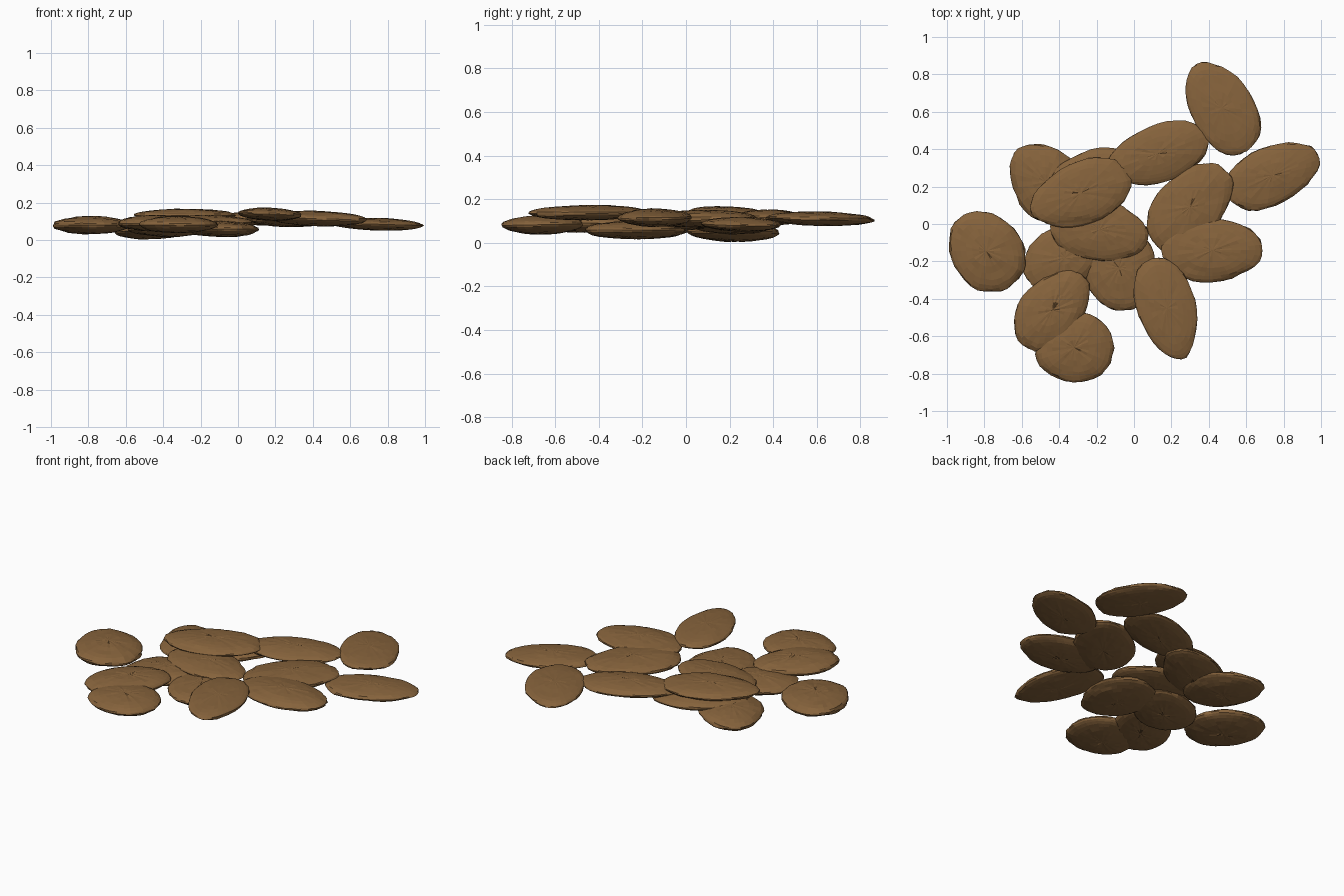
import bpy, bmesh, math, random
from mathutils import Vector, noise

random.seed(4)

mat = bpy.data.materials.new("brown_stone")
mat.diffuse_color = (0.24, 0.125, 0.045, 1)

# x, y, z, half length, half width, half height, turn (deg), slope in x, slope in y
STONES = [
    (0.47, 0.62, 0.110, 0.27, 0.17, 0.032, 120, 0, -0.02),
    (0.74, 0.26, 0.085, 0.27, 0.155, 0.033, 25, -0.03, 0),
    (0.125, 0.375, 0.115, 0.28, 0.15, 0.036, 20, 0, 0),
    (0.30, 0.09, 0.110, 0.28, 0.18, 0.040, 50, 0, 0),
    (0.42, -0.14, 0.115, 0.27, 0.17, 0.040, 0, -0.03, 0),
    (0.175, -0.45, 0.138, 0.28, 0.155, 0.034, 106, -0.03, 0),
    (-0.79, -0.145, 0.080, 0.23, 0.19, 0.048, 130, 0, 0),
    (-0.32, -0.66, 0.083, 0.21, 0.19, 0.044, 10, 0, 0.02),
    (-0.435, -0.46, 0.090, 0.25, 0.165, 0.044, 50, 0, 0),
    (-0.47, 0.225, 0.050, 0.23, 0.18, 0.045, 130, 0.02, 0),
    (-0.285, 0.165, 0.132, 0.28, 0.165, 0.036, 22, 0, 0),
    (-0.25, 0.22, 0.080, 0.27, 0.16, 0.040, 30, 0, 0),
    (-0.08, -0.235, 0.058, 0.23, 0.19, 0.042, 100, 0, 0),
    (-0.37, -0.18, 0.060, 0.23, 0.17, 0.042, 30, 0, 0),
    (-0.185, -0.03, 0.095, 0.265, 0.165, 0.038, 168, 0, 0),
]


def stone(i, x, y, z, a, b, h, turn, sx, sy):
    """A squashed, slightly egg-shaped and rough sphere."""
    bm = bmesh.new()
    bmesh.ops.create_uvsphere(bm, u_segments=32, v_segments=16, radius=1)
    t = math.radians(turn)
    c, s = math.cos(t), math.sin(t)
    egg = random.choice((-1, 1)) * 0.1
    seed = Vector((i * 7.3, i * 3.1, 0))
    for v in bm.verts:
        p = v.co.copy()
        k = 1 + 0.06 * noise.noise(p * 1.7 + seed) + random.uniform(-0.018, 0.018)
        px = a * p.x * k
        py = b * p.y * k * (1 + egg * p.x)
        pz = h * p.z * (k + random.uniform(-0.04, 0.04))
        dx, dy = c * px - s * py, s * px + c * py
        v.co = (x + dx, y + dy, z + pz + sx * dx + sy * dy)
    me = bpy.data.meshes.new(f"flat_stone_{i}")
    bm.to_mesh(me)
    bm.free()
    me.materials.append(mat)
    ob = bpy.data.objects.new(f"flat_stone_{i}", me)
    bpy.context.collection.objects.link(ob)


# Loose pile of flat stones
for i, spec in enumerate(STONES, 1):
    stone(i, *spec)
